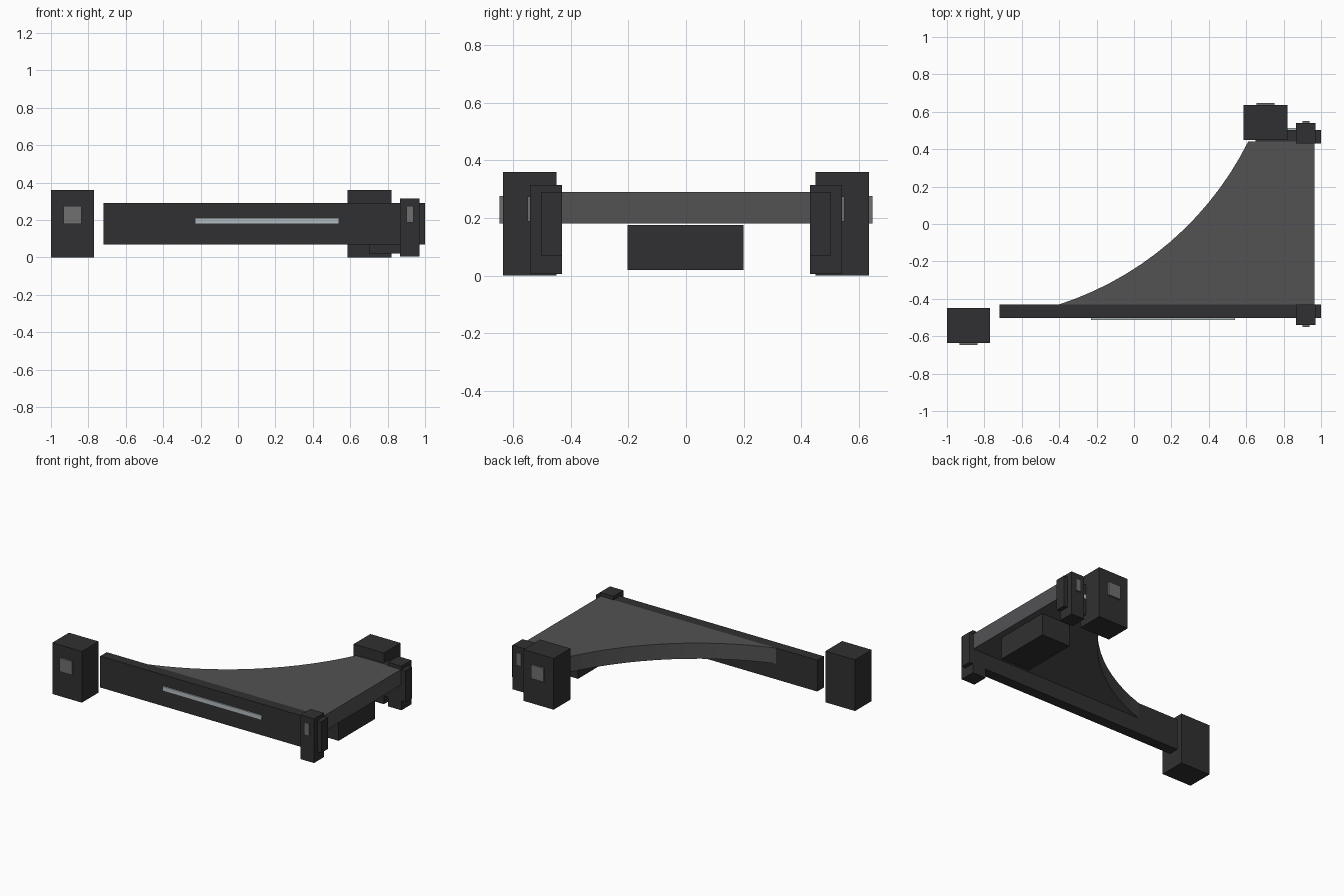
import bpy, bmesh, math
from mathutils import Vector

if "Cube" in bpy.data.objects:
    bpy.data.objects.remove(bpy.data.objects["Cube"])


def material(name, rgb):
    m = bpy.data.materials.new(name)
    m.diffuse_color = (*rgb, 1)
    m.use_nodes = True
    m.node_tree.nodes["Principled BSDF"].inputs["Base Color"].default_value = m.diffuse_color
    return m


dark = material("dark_shell", (0.03, 0.03, 0.032))
grey = material("grey_web", (0.085, 0.085, 0.088))
lens = material("lens_grey", (0.16, 0.16, 0.16))
light = material("light_bar", (0.45, 0.5, 0.53))


def finish(name, bm, mat):
    bmesh.ops.recalc_face_normals(bm, faces=bm.faces)
    mesh = bpy.data.meshes.new(name)
    bm.to_mesh(mesh)
    bm.free()
    mesh.materials.append(mat)
    ob = bpy.data.objects.new(name, mesh)
    bpy.context.collection.objects.link(ob)
    return ob


def box(name, x, y, z, mat):
    bm = bmesh.new()
    bmesh.ops.create_cube(bm, size=1)
    for v in bm.verts:
        for i, (a, b) in enumerate((x, y, z)):
            v.co[i] = (a + b) / 2 + v.co[i] * (b - a)
    return finish(name, bm, mat)


# Both arms: beam, light strip, end tower and small post, mirrored in y
arms = (("front", -1, (-0.72, 1.0), (-0.23, 0.54), (-1.0, -0.77)),
        ("back", 1, (0.65, 1.0), (0.76, 0.89), (0.585, 0.82)))
for side, s, beam, strip, tower in arms:
    mid = sum(tower) / 2
    box(side + "_beam", beam, (s * 0.43, s * 0.503), (0.07, 0.29), dark)
    box(side + "_light_strip", strip, (s * 0.495, s * 0.512), (0.18, 0.212), light)
    box(side + "_tower", tower, (s * 0.45, s * 0.635), (0, 0.36), dark)
    box(side + "_tower_sensor", (mid - 0.048, mid + 0.048), (s * 0.62, s * 0.648), (0.18, 0.276), lens)
    box(side + "_post", (0.865, 0.97), (s * 0.43, s * 0.541), (0.005, 0.315), dark)
    box(side + "_post_sensor", (0.9, 0.937), (s * 0.53, s * 0.55), (0.187, 0.274), lens)

# Box slung under the web
box("underslung_box", (0.70, 0.925), (-0.203, 0.2), (0.02, 0.175), dark)

# Web plate with a concave circular edge
a, b, sag = Vector((-0.4, -0.43)), Vector((0.61, 0.44)), 0.134
chord = b - a
radius = chord.length ** 2 / (8 * sag) + sag / 2
out = Vector((chord.y, -chord.x)).normalized()
along = chord.normalized()
centre = (a + b) / 2 + out * (sag - radius)
half = math.asin(chord.length / 2 / radius)
n = 14
outline = []
for i in range(n + 1):
    t = half * (2 * i / n - 1)
    outline.append(centre + radius * (out * math.cos(t) + along * math.sin(t)))
outline += [Vector((0.965, 0.44)), Vector((0.965, -0.43))]
bm = bmesh.new()
face = bm.faces.new([bm.verts.new((p.x, p.y, 0.18)) for p in outline])
top = bmesh.ops.extrude_face_region(bm, geom=[face], use_keep_orig=True)
bmesh.ops.translate(bm, vec=(0, 0, 0.11),
                    verts=[g for g in top["geom"] if isinstance(g, bmesh.types.BMVert)])
finish("web_plate", bm, grey)
